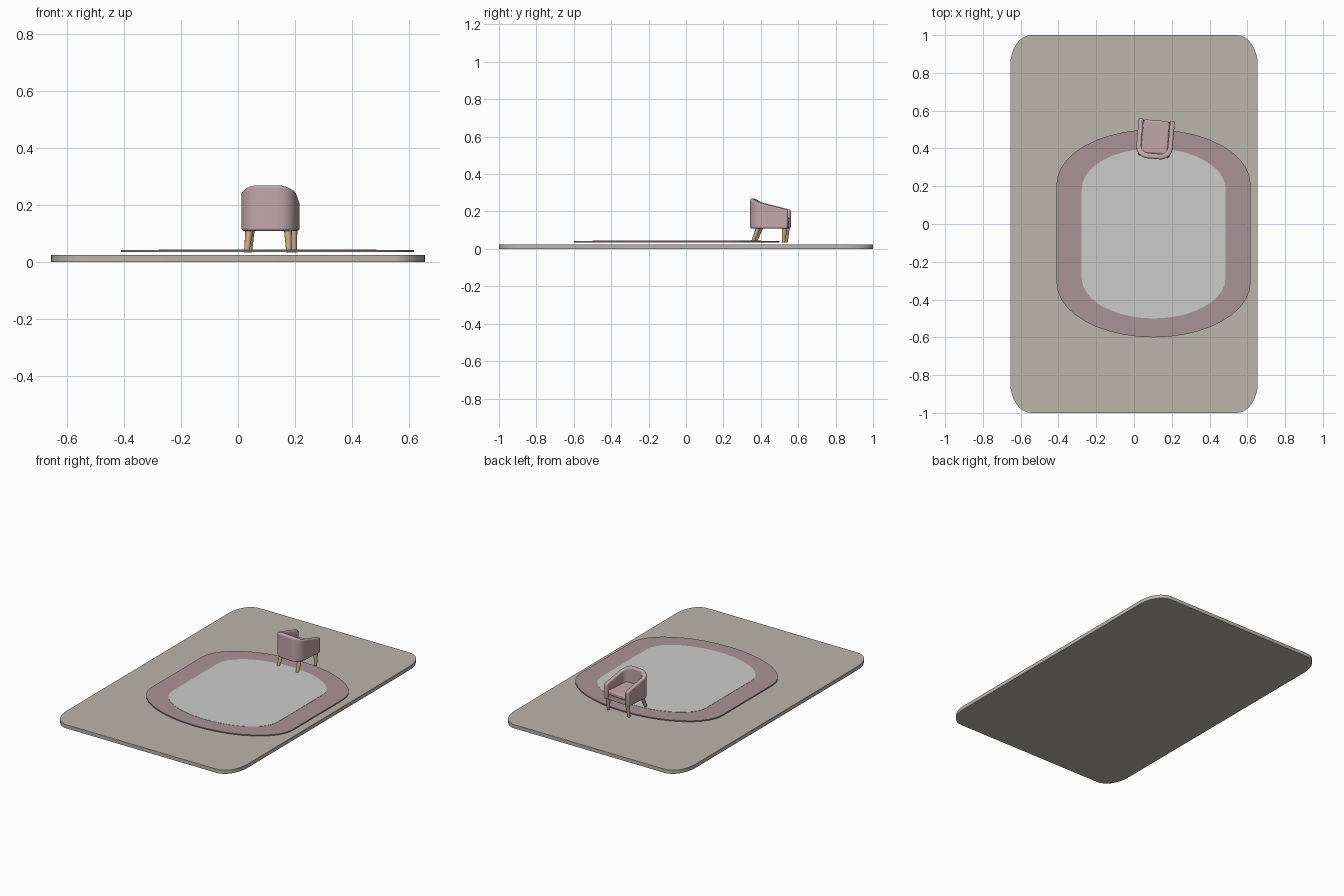
import bpy, bmesh
from math import sin, cos, pi, radians
from mathutils import Vector, Matrix

if "Cube" in bpy.data.objects:
    bpy.data.objects.remove(bpy.data.objects["Cube"])


def material(name, rgb):
    m = bpy.data.materials.new(name)
    m.diffuse_color = (*rgb, 1)
    m.use_nodes = True
    m.node_tree.nodes["Principled BSDF"].inputs["Base Color"].default_value = m.diffuse_color
    return m


FLOOR = material("floor_beige", (0.50, 0.46, 0.41))
MAUVE = material("rug_mauve", (0.40, 0.29, 0.31))
PINK = material("upholstery_pink", (0.54, 0.38, 0.41))
WOOD = material("wood", (0.55, 0.38, 0.22))
CHAIR = Matrix.Translation((0.112, 0.45, 0)) @ Matrix.Rotation(radians(-5), 4, 'Z')


def finish(name, bm, mat=None, bevel=0, matrix=None, segs=4):
    bmesh.ops.recalc_face_normals(bm, faces=bm.faces)
    me = bpy.data.meshes.new(name)
    bm.to_mesh(me)
    bm.free()
    ob = bpy.data.objects.new(name, me)
    bpy.context.collection.objects.link(ob)
    if mat:
        me.materials.append(mat)
    if matrix:
        ob.matrix_world = matrix
    if bevel:
        b = ob.modifiers.new("soft_edges", 'BEVEL')
        b.width, b.segments, b.angle_limit = bevel, segs, radians(40)
    bpy.ops.object.select_all(action='DESELECT')
    ob.select_set(True)
    bpy.context.view_layer.objects.active = ob
    bpy.ops.object.shade_smooth_by_angle(angle=radians(35))
    return ob


def rounded(x0, x1, y0, y1, rx, ry, n):
    """Rectangle outline with elliptical corners."""
    pts = []
    for k, (cx, cy) in enumerate([(x1 - rx, y1 - ry), (x0 + rx, y1 - ry),
                                  (x0 + rx, y0 + ry), (x1 - rx, y0 + ry)]):
        for i in range(n + 1):
            a = (k + i / n) * pi / 2
            pts.append((cx + rx * cos(a), cy + ry * sin(a)))
    return pts


def slab(name, pts, z0, z1, mat=None, **kw):
    bm = bmesh.new()
    lo = bm.faces.new([bm.verts.new((x, y, z0)) for x, y in pts])
    up = bmesh.ops.extrude_face_region(bm, geom=[lo], use_keep_orig=True)["geom"]
    for v in up:
        if isinstance(v, bmesh.types.BMVert):
            v.co.z = z1
    bmesh.ops.remove_doubles(bm, verts=bm.verts, dist=1e-5)
    return finish(name, bm, mat, **kw)


# Floor and two-tone rug
slab("floor", rounded(-0.655, 0.655, -1, 1, 0.11, 0.16, 8), 0, 0.024, FLOOR)
slab("rug_border", rounded(-0.41, 0.617, -0.6, 0.5, 0.5134, 0.29, 10), 0.035, 0.042, MAUVE)
slab("rug_centre", rounded(-0.277, 0.485, -0.5, 0.4, 0.38, 0.215, 10), 0.036, 0.0435)


# Wraparound back and arms: U path swept with a height that falls to the front
def u_path(w, front, back, r):
    pts = [(w, front + (back + r - front) * i / 4) for i in range(4)]
    pts += [(w - r + r * cos(a), back + r - r * sin(a)) for a in [i * pi / 16 for i in range(9)]]
    return pts + [(0, back)] + [(-x, y) for x, y in reversed(pts)]


def top_height(y):
    if y > -0.07:
        return 0.210 + (0.10 - y) / 0.17 * 0.042
    return 0.252 + (-0.07 - y) / 0.033 * 0.016


bm = bmesh.new()
rings = []
for (ox, oy), (ix, iy) in zip(u_path(0.096, 0.103, -0.105, 0.062),
                              u_path(0.071, 0.103, -0.077, 0.040)):
    t = top_height(oy)
    rings.append([bm.verts.new(c) for c in
                  [(ox, oy, 0.109), (ox, oy, t), (ix, iy, t - 0.001), (ix, iy, 0.109)]])
for a, b in zip(rings, rings[1:]):
    for i in range(4):
        j = (i + 1) % 4
        bm.faces.new((a[i], a[j], b[j], b[i]))
bm.faces.new(rings[0])
bm.faces.new(rings[-1])
finish("chair_back_and_arms", bm, PINK, 0.009, CHAIR)

# Seat base and cushion
slab("seat_base", rounded(-0.073, 0.073, -0.085, 0.096, 0.015, 0.015, 4), 0.110, 0.142,
     PINK, bevel=0.003, matrix=CHAIR)
slab("seat_cushion", rounded(-0.070, 0.070, -0.078, 0.099, 0.018, 0.018, 5), 0.141, 0.170,
     PINK, bevel=0.009, matrix=CHAIR)


# Splayed tapered legs
def leg(name, top, bottom):
    axis = Vector(top) - Vector(bottom)
    bm = bmesh.new()
    bmesh.ops.create_cone(bm, cap_ends=True, segments=16, radius1=0.009, radius2=0.014,
                          depth=axis.z)
    mid = (Vector(top) + Vector(bottom)) / 2
    for v in bm.verts:
        s = v.co.z / axis.z
        v.co.x += mid.x + axis.x * s
        v.co.y += mid.y + axis.y * s
        v.co.z += mid.z
    finish(name, bm, WOOD, matrix=CHAIR)


for side, s in (("left", -1), ("right", 1)):
    leg(f"front_leg_{side}", (s * 0.075, 0.085, 0.115), (s * 0.079, 0.078, 0.033))
    leg(f"rear_leg_{side}", (s * 0.068, -0.056, 0.115), (s * 0.074, -0.088, 0.033))
